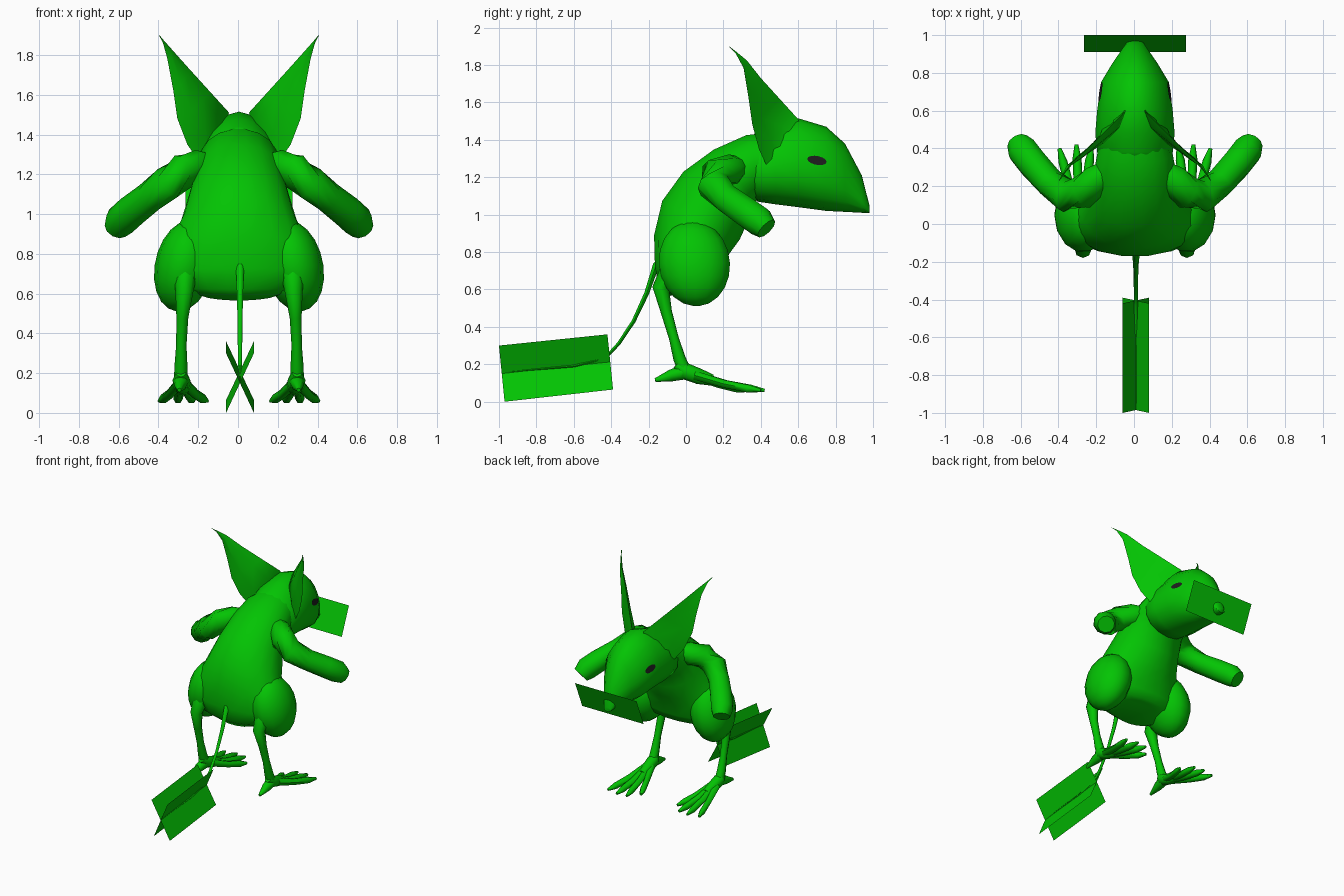
import bpy, bmesh
from math import sin, cos, pi, radians
from mathutils import Vector
from mathutils.bvhtree import BVHTree

cube = bpy.data.objects.get("Cube")
if cube:
    bpy.data.objects.remove(cube)

CENTRE_X = 0.005


def material(name, colour):
    m = bpy.data.materials.new(name)
    m.use_nodes = True
    m.diffuse_color = colour
    node = next(n for n in m.node_tree.nodes if n.type == 'BSDF_PRINCIPLED')
    node.inputs["Base Color"].default_value = colour
    return m


GREEN = material("bright_green", (0.001, 0.55, 0.001, 1))
DARK = material("eye_black", (0.012, 0.012, 0.012, 1))


def add(name, verts, faces, mat=GREEN, mirror=False, solid=True):
    mesh = bpy.data.meshes.new(name)
    mesh.from_pydata(verts, [], faces)
    if solid:
        bm = bmesh.new()
        bm.from_mesh(mesh)
        bmesh.ops.remove_doubles(bm, verts=bm.verts, dist=0.0005)
        bmesh.ops.recalc_face_normals(bm, faces=bm.faces)
        bm.to_mesh(mesh)
        bm.free()
        mesh.shade_smooth()
        mesh.set_sharp_from_angle(angle=radians(60))
    mesh.materials.append(mat)
    ob = bpy.data.objects.new(name, mesh)
    ob.location.x = CENTRE_X
    bpy.context.collection.objects.link(ob)
    if mirror:
        ob.modifiers.new("Mirror", 'MIRROR').use_mirror_merge = False
    return ob


def skin(name, rings, **kw):
    """Join rings of equal point count into a capped skin."""
    n = len(rings[0])
    verts = [p for r in rings for p in r]
    faces = [(i * n + j, i * n + (j + 1) % n, (i + 1) * n + (j + 1) % n, (i + 1) * n + j)
             for i in range(len(rings) - 1) for j in range(n)]
    faces += [tuple(range(n))[::-1], tuple(range(len(verts) - n, len(verts)))]
    return add(name, verts, faces, **kw)


def loft(name, path, sides=12, axis=None, taper=0, **kw):
    """Elliptical rings along a path of (x, y, z, side radius, depth radius)."""
    pts = [Vector(p[:3]) for p in path]
    rings = []
    for i, p in enumerate(path):
        t = axis or pts[min(i + 1, len(pts) - 1)] - pts[max(i - 1, 0)]
        t = t.normalized()
        u = (Vector((1, 0, 0)) - t * t.x).normalized()
        v = t.cross(u)
        rings.append([pts[i] + u * cos(a) * p[3] * (1 + taper * sin(a)) + v * sin(a) * p[4]
                      for a in (2 * pi * k / sides for k in range(sides))])
    return skin(name, rings, **kw)


def tube(name, path, sides=8, **kw):
    return loft(name, [(*p, p[3]) for p in path], sides, **kw)


# Hunched torso, rump to neck
loft("body", [
    (0, 0.02, 0.60, 0.20, 0.11), (0, 0.01, 0.63, 0.31, 0.16),
    (0, 0.015, 0.71, 0.385, 0.185), (0, 0.03, 0.84, 0.355, 0.21),
    (0, 0.08, 0.97, 0.29, 0.235), (0, 0.16, 1.10, 0.25, 0.22),
    (0, 0.26, 1.21, 0.22, 0.18), (0, 0.37, 1.27, 0.20, 0.165),
    (0, 0.50, 1.28, 0.16, 0.16)], sides=18)

# Head: y, underside, top, half width; broader at the jaw than the crown
profile = [(0.33, 1.12, 1.41, 0.16), (0.38, 1.07, 1.44, 0.20), (0.48, 1.055, 1.48, 0.21),
           (0.60, 1.04, 1.515, 0.20), (0.75, 1.02, 1.47, 0.18), (0.85, 1.015, 1.38, 0.12),
           (0.94, 1.01, 1.21, 0.058), (0.982, 1.01, 1.045, 0.03)]
head = loft("head", [(0, y, (lo + hi) / 2, w, (hi - lo) / 2) for y, lo, hi, w in profile],
            sides=16, axis=Vector((0, 1, 0)), taper=0.15)

# Eyes: thin almond plates laid on the head surface
tree = BVHTree.FromPolygons([v.co for v in head.data.vertices],
                            [tuple(p.vertices) for p in head.data.polygons])


def on_head(y, z):
    hit = tree.ray_cast(Vector((1, y, z)), Vector((-1, 0, 0)))[0]
    return hit + Vector((0.005, 0, 0))


STEPS = 14
eye = [on_head(0.70, 1.29)]
for k in range(STEPS):
    a = 2 * pi * k / STEPS
    dy, dz = 0.052 * cos(a), 0.024 * sin(a)
    eye.append(on_head(0.70 + dy, 1.29 + dz - 0.15 * dy))
add("eyes", eye, [(0, k + 1, (k + 1) % STEPS + 1) for k in range(STEPS)],
    mat=DARK, mirror=True, solid=False)

# Ears: front edge, outer edge, thickness, narrowing to a curled tip
FACING = Vector((0.7, 0.7, 0))
ear = []
for front, outer, thick in [
        ((0.13, 0.64, 1.36), (0.17, 0.45, 1.22), 0.04),
        ((0.05, 0.60, 1.51), (0.26, 0.39, 1.35), 0.04),
        ((0.15, 0.50, 1.62), (0.31, 0.355, 1.48), 0.03),
        ((0.25, 0.40, 1.73), (0.33, 0.335, 1.62), 0.02),
        ((0.335, 0.325, 1.825), (0.36, 0.31, 1.78), 0.012),
        ((0.375, 0.27, 1.87), (0.382, 0.268, 1.86), 0.005),
        ((0.40, 0.23, 1.90), (0.402, 0.232, 1.898), 0.002)]:
    f, b = Vector(front), Vector(outer)
    ear.append([f, f.lerp(b, 0.3) - FACING * thick * 0.1, f.lerp(b, 0.7) - FACING * thick * 0.1,
                b, f.lerp(b, 0.7) - FACING * thick, f.lerp(b, 0.3) - FACING * thick])
skin("ears", ear, mirror=True)

# Bent arms with blunt hands
tube("arms", [
    (0.15, 0.28, 1.25, 0.06), (0.20, 0.235, 1.24, 0.085), (0.28, 0.165, 1.215, 0.09),
    (0.36, 0.15, 1.155, 0.09), (0.45, 0.22, 1.085, 0.078), (0.54, 0.32, 1.015, 0.082),
    (0.595, 0.39, 0.965, 0.082), (0.618, 0.43, 0.925, 0.062)], sides=10, mirror=True)

# Rounded thighs, bulging outward low down
thigh = []
for k in range(11):
    a = pi * (0.02 + 0.96 * k / 10)
    lean = cos(a)
    thigh.append((0.275 + 0.03 * lean, 0.045 + 0.01 * lean, 0.74 - 0.23 * lean,
                  0.15 * sin(a), 0.195 * sin(a)))
loft("thighs", thigh, sides=14, axis=Vector((0, 0, 1)), mirror=True)

# Thin shins
tube("shins", [
    (0.27, -0.08, 0.70, 0.06), (0.275, -0.135, 0.61, 0.045), (0.285, -0.105, 0.48, 0.03),
    (0.29, -0.065, 0.34, 0.026), (0.292, -0.035, 0.23, 0.033), (0.292, 0.0, 0.15, 0.035)],
    mirror=True)

# Feet: instep, heel spur and four spread toes
tube("insteps", [
    (0.292, -0.05, 0.20, 0.025), (0.29, -0.01, 0.165, 0.045), (0.285, 0.07, 0.135, 0.042),
    (0.28, 0.14, 0.115, 0.03)], mirror=True)
tube("heel_spurs", [
    (0.29, 0.0, 0.16, 0.04), (0.295, -0.08, 0.14, 0.032), (0.30, -0.165, 0.115, 0.01)],
    mirror=True)
for i, (x, y) in enumerate([(0.16, 0.33), (0.23, 0.41), (0.31, 0.42), (0.40, 0.40)]):
    root, tip = Vector((0.265 + 0.014 * i, 0.05, 0.14)), Vector((x, y, 0.06))
    tube(f"toes_{i + 1}", [
        (*root, 0.028), (*(root.lerp(tip, 0.45) - Vector((0, 0, 0.01))), 0.024),
        (*(root.lerp(tip, 0.8) - Vector((0, 0, 0.006))), 0.024), (*tip, 0.01)],
        sides=6, mirror=True)

# Slender tail
tube("tail", [
    (0.005, -0.10, 0.80, 0.02), (0.005, -0.16, 0.73, 0.02), (0.005, -0.21, 0.58, 0.015),
    (0.005, -0.28, 0.43, 0.012), (0.005, -0.36, 0.31, 0.011), (0.005, -0.43, 0.235, 0.01),
    (0.005, -0.60, 0.19, 0.007), (0.005, -0.95, 0.16, 0.003)], sides=6)

# Crossed flat plates form the tail tuft
for name, s in (("tail_tuft_a", 0.07), ("tail_tuft_b", -0.07)):
    add(name, [(0.005 - s, -1, 0.30), (0.005 - s, -0.42, 0.36),
               (0.005 + s, -0.39, 0.065), (0.005 + s, -0.97, 0)],
        [(0, 1, 2, 3)], solid=False)

# Flat whisker plate across the nose
add("whisker_plate", [(-0.27, 0.91, 0.955), (0.27, 0.91, 0.955), (0.27, 1, 1.17), (-0.27, 1, 1.17)],
    [(0, 1, 2, 3)], solid=False)
